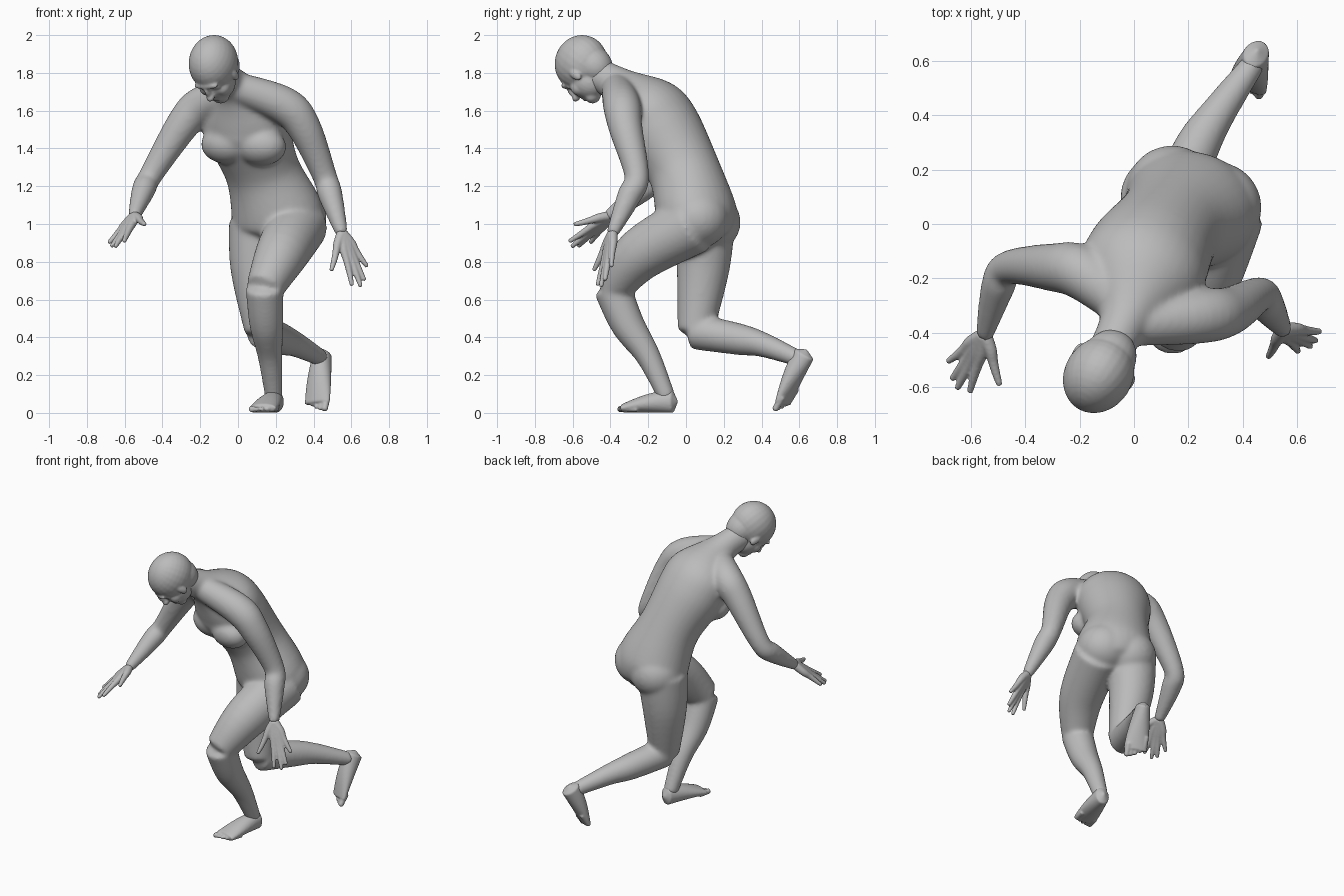
import bpy, bmesh
from math import cos, sin, pi
from mathutils import Vector, Matrix

default_cube = bpy.data.objects.get("Cube")
if default_cube:
    bpy.data.objects.remove(default_cube)

colour = (0.5, 0.5, 0.5, 1)
grey = bpy.data.materials.new("clay_grey")
grey.use_nodes = True
grey.diffuse_color = colour
grey.node_tree.nodes["Principled BSDF"].inputs["Base Color"].default_value = colour


def smooth_row(rows, index, t):
    """Interpolate smoothly between rows of numbers."""
    last = len(rows) - 1
    before, start, end, after = (rows[min(max(index + k, 0), last)] for k in (-1, 0, 1, 2))
    return [0.5 * (2 * q + (r - p) * t + (2 * p - 5 * q + 4 * r - s) * t * t
                   + (3 * q - p - 3 * r + s) * t ** 3)
            for p, q, r, s in zip(before, start, end, after)]


def tube(bm, rows, side=(1, 0, 0), sides=24, steps=6):
    """Loft elliptical rings along rows of x, y, z, half width and optional half depth."""
    rows = [tuple(row) if len(row) == 5 else (*row, row[-1]) for row in rows]
    path = [smooth_row(rows, i, k / steps) for i in range(len(rows) - 1) for k in range(steps)]
    path.append(rows[-1])
    centres = [Vector(row[:3]) for row in path]
    last = len(path) - 1
    rings = []
    for i, (centre, row) in enumerate(zip(centres, path)):
        along = (centres[min(i + 1, last)] - centres[max(i - 1, 0)]).normalized()
        across = (Vector(side) - along * along.dot(Vector(side))).normalized()
        depth = along.cross(across)
        angles = [2 * pi * k / sides for k in range(sides)]
        rings.append([bm.verts.new(centre + across * row[3] * cos(a) + depth * row[4] * sin(a))
                      for a in angles])
    for lower, upper in zip(rings, rings[1:]):
        for k in range(sides):
            bm.faces.new((lower[k - 1], lower[k], upper[k], upper[k - 1]))
    # domed ends
    for end, inner in ((0, 1), (-1, -2)):
        outward = (centres[end] - centres[inner]).normalized()
        tip = bm.verts.new(centres[end] + outward * path[end][4] / 2)
        for k in range(sides):
            bm.faces.new((rings[end][k - 1], rings[end][k], tip))


def ball(bm, centre, size, axes=Matrix.Identity(3)):
    placing = Matrix.Translation(Vector(centre)) @ axes.to_4x4() @ Matrix.Diagonal((*size, 1))
    bmesh.ops.create_uvsphere(bm, u_segments=24, v_segments=16, radius=1, matrix=placing)


def finish(bm, name, voxel, softness):
    """Blend the overlapping forms of one part into a single skin."""
    bmesh.ops.recalc_face_normals(bm, faces=bm.faces)
    mesh = bpy.data.meshes.new(name)
    bm.to_mesh(mesh)
    bm.free()
    mesh.materials.append(grey)
    part = bpy.data.objects.new(name, mesh)
    bpy.context.collection.objects.link(part)
    blend = part.modifiers.new("blend", 'REMESH')
    blend.mode, blend.voxel_size, blend.use_smooth_shade = 'VOXEL', voxel, True
    soften = part.modifiers.new("soften", 'SMOOTH')
    soften.factor, soften.iterations = 0.5, softness


# Trunk and neck
bm = bmesh.new()
tube(bm, [(.21, .09, .93, .2, .16), (.21, .06, 1.04, .25, .21), (.13, -.01, 1.28, .2, .19),
          (.05, -.13, 1.5, .23, .21), (.02, -.21, 1.61, .22, .19), (-.03, -.35, 1.73, .1, .1),
          (-.1, -.49, 1.8, .08, .09)], side=(.95, -.3, 0), sides=32)

# Chest and buttocks
chest_axes = Matrix.Rotation(-.35, 3, 'Z') @ Matrix.Rotation(-.5, 3, 'X')
for centre in ((-.06, -.2, 1.42), (.12, -.26, 1.41)):
    ball(bm, centre, (.14, .11, .1), chest_axes)
for centre in ((.3, .06, 1.03), (.14, .12, 1.01)):
    ball(bm, centre, (.17, .17, .16))

# Arms, starting in the slope from neck to shoulder
left_wrist, right_wrist = (.55, -.39, .95), (-.55, -.41, 1.04)
tube(bm, [(-.03, -.37, 1.73, .08), (.24, -.34, 1.63, .1), (.35, -.32, 1.51, .09),
          (.46, -.26, 1.25, .065), (.49, -.3, 1.15, .065), (*left_wrist, .034)])
tube(bm, [(-.04, -.3, 1.69, .08), (-.19, -.18, 1.63, .1), (-.29, -.16, 1.53, .09),
          (-.46, -.16, 1.26, .063), (-.5, -.23, 1.18, .063), (*right_wrist, .034)])

# Front leg and trailing leg, each a thigh and a shin meeting at the knee
front_knee, trailing_knee = (.14, -.39, .66, .1), (.13, .05, .43, .095)
tube(bm, [(.32, .04, 1, .16), (.23, -.24, .84, .14), front_knee])
tube(bm, [front_knee, (.15, -.31, .47, .09), (.17, -.2, .3, .066), (.19, -.1, .08, .047)])
tube(bm, [(.11, .1, 1, .16), (.1, .09, .76, .14), trailing_knee])
tube(bm, [trailing_knee, (.23, .28, .39, .084), (.31, .41, .36, .066), (.44, .59, .29, .045)],
     side=(.85, -.5, 0))
finish(bm, "body", voxel=.011, softness=16)

# Head, in its own bowed frame of side, face and crown directions
face, crown = Vector((-.28, -.45, -.85)).normalized(), Vector((-.45, -.72, .53))
across = face.cross(crown).normalized()
head_axes = Matrix((across, face, across.cross(face))).transposed()
skull_centre = Vector((-.13, -.555, 1.852))
bm = bmesh.new()


def feature(place, size):
    ball(bm, skull_centre + head_axes @ Vector(place), size, head_axes)


skull = feature((0, 0, 0), (.126, .151, .144))
feature((0, -.03, -.06), (.1, .1, .12))          # nape
feature((0, .06, -.085), (.094, .095, .105))     # jaw
feature((0, .11, -.155), (.05, .04, .036))       # chin
feature((0, .142, 0), (.075, .02, .02))          # brow
feature((0, .157, -.045), (.015, .026, .045))    # nose bridge
feature((0, .168, -.07), (.023, .028, .02))      # nose tip
for height in (-.113, -.131):
    feature((0, .138, height), (.036, .02, .01))         # lips
for mirror in (-1, 1):
    feature((mirror * .045, .128, -.03), (.024, .016, .013))   # eyelids
    feature((mirror * .05, .1, -.08), (.04, .045, .045))       # cheeks
    feature((mirror * .112, .035, -.06), (.015, .024, .042))   # ears
finish(bm, "head", voxel=.0065, softness=8)


def hand(name, wrist, ahead, across):
    """Fan five fingers from the wrist, so that their roots merge into a palm."""
    bm = bmesh.new()
    wrist, ahead, across = Vector(wrist), Vector(ahead), Vector(across)
    reach = (.62, .88, 1, .98, .7)      # little finger to thumb
    fan = (1.6, .7, 0, -1, -2.8)
    for length, turn in zip(reach, fan):
        finger = ahead * length + across * turn
        spread = across * max(turn, -1) * .15
        stations = [(spread * .4, .027), (finger * .28 + spread, .024),
                    (finger * .52 + spread * .4, .019), (finger * .76, .016), (finger, .0115)]
        tube(bm, [(*(wrist + place), radius) for place, radius in stations],
             side=(.9, .1, .3), sides=12)
    finish(bm, name, voxel=.0055, softness=5)


hand("left_hand", left_wrist, ahead=(.1, -.06, -.28), across=(.045, .02, 0))
hand("right_hand", right_wrist, ahead=(-.1, -.195, -.16), across=(-.045, .016, -.025))


def foot(name, heel, ball_of_foot, side, inner):
    """Taper from a tall heel to a broad flat front resting on the sole line, then add toes."""
    bm = bmesh.new()
    heel, front, side = Vector(heel), Vector(ball_of_foot), Vector(side).normalized()
    ahead = (front - heel).normalized()
    up = ahead.cross(side).normalized()
    rows = []
    for step in range(6):
        t = step / 5
        height = .024 + .036 * cos(t * pi / 2)
        rows.append((*(heel.lerp(front, t) + up * height), .045 + .03 * sin(t * pi / 2), height))
    tube(bm, rows, side)
    for toe in range(5):
        radius = .02 if toe == 0 else .015
        tip = front + up * .02 + side * inner * (.05 - .026 * toe) + ahead * (.04 - .003 * toe ** 2)
        tube(bm, [(*(tip - ahead * .08), radius), (*tip, radius * .85)], side, sides=12)
    finish(bm, name, voxel=.006, softness=5)


foot("left_foot", heel=(.2, -.07, 0), ball_of_foot=(.13, -.33, 0), side=(.95, -.25, 0), inner=-1)
foot("right_foot", heel=(.475, .67, .28), ball_of_foot=(.43, .53, .04), side=(.85, -.5, 0), inner=1)
